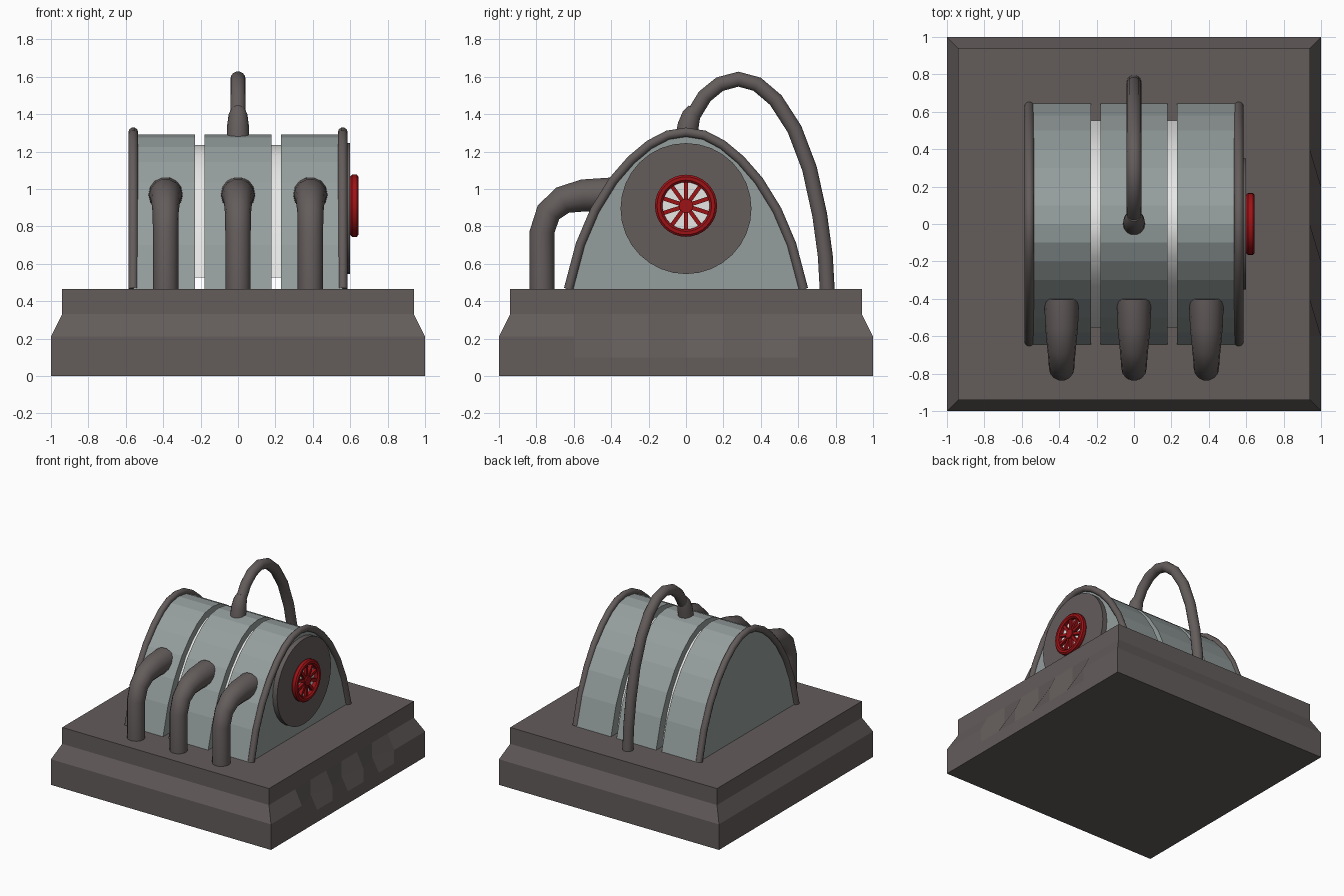
import bpy, bmesh, math
from mathutils import Vector

if "Cube" in bpy.data.objects:
    bpy.data.objects.remove(bpy.data.objects["Cube"])


def material(name, rgb):
    m = bpy.data.materials.new(name)
    m.use_nodes = True
    m.diffuse_color = (*rgb, 1)
    m.node_tree.nodes["Principled BSDF"].inputs["Base Color"].default_value = (*rgb, 1)
    return m


DARK = material("dark warm grey", (0.125, 0.107, 0.105))
SHELL = material("grey green", (0.30, 0.345, 0.34))
RED = material("valve red", (0.34, 0.006, 0.008))
PALE = material("pale white", (0.8, 0.8, 0.79))


def loft(name, rings, mat, smooth=False, closed=False):
    """Skin a list of equally sized point rings, capping the ends unless closed."""
    bm = bmesh.new()
    vs = [[bm.verts.new(p) for p in ring] for ring in rings]
    n = len(vs[0])
    pairs = list(zip(vs, vs[1:])) + ([(vs[-1], vs[0])] if closed else [])
    for a, b in pairs:
        for i in range(n):
            j = (i + 1) % n
            bm.faces.new((a[i], a[j], b[j], b[i]))
    if not closed:
        bm.faces.new(vs[0])
        bm.faces.new(vs[-1])
    bmesh.ops.recalc_face_normals(bm, faces=bm.faces)
    mesh = bpy.data.meshes.new(name)
    bm.to_mesh(mesh)
    bm.free()
    mesh.materials.append(mat)
    ob = bpy.data.objects.new(name, mesh)
    bpy.context.collection.objects.link(ob)
    if smooth:
        bpy.ops.object.select_all(action='DESELECT')
        ob.select_set(True)
        bpy.context.view_layer.objects.active = ob
        bpy.ops.object.shade_smooth_by_angle(angle=math.radians(40))
    return ob


def pipe(name, x, path, radii, sides=14):
    """Sweep a circle along a (y, z) path lying in a plane of constant x."""
    pts = [Vector(p) for p in path]
    rings = []
    for i, p in enumerate(pts):
        t = (pts[min(i + 1, len(pts) - 1)] - pts[max(i - 1, 0)]).normalized()
        r = radii[i] if isinstance(radii, (list, tuple)) else radii
        ring = []
        for k in range(sides):
            a = math.tau * k / sides
            q = p + Vector((-t.y, t.x)) * r * math.sin(a)
            ring.append((x + r * math.cos(a), q.x, q.y))
        rings.append(ring)
    return loft(name, rings, DARK, smooth=True)


def circle(x, r, z, sides=32):
    return [(x, r * math.cos(math.tau * k / sides), z + r * math.sin(math.tau * k / sides))
            for k in range(sides)]


# Stepped plinth with dented ridge on its left side
dents = [-0.6, -0.4, -0.2, 0, 0.2, 0.4, 0.6]
rings = []
for z, h in [(0, 1), (0.1, 1), (0.21, 1), (0.33, 0.94), (0.465, 0.94)]:
    side = [(h - (0.06 if z == 0.21 and i % 2 else 0), y, z) for i, y in enumerate(dents)]
    rings.append([(-h, -h, z), (h, -h, z)] + side + [(h, h, z), (-h, h, z)])
loft("plinth", rings, DARK)

# Arched shell profile, mirrored about y = 0
half = [(0.645, 0.465), (0.58, 0.70), (0.5, 0.88), (0.4, 1.035),
        (0.3, 1.145), (0.2, 1.225), (0.1, 1.275)]
arch = half + [(0, 1.29)] + [(-y, z) for y, z in reversed(half)]


def arch_block(name, x0, x1, scale, mat, smooth=False):
    ring = lambda x: [(x, y * scale, 0.895 + (z - 0.895) * scale) for y, z in arch]
    return loft(name, [ring(x0), ring(x1)], mat, smooth)


arch_block("shell_right", -0.56, -0.23, 1, SHELL)
arch_block("shell_middle", -0.18, 0.18, 1, SHELL)
arch_block("shell_left", 0.23, 0.56, 1, SHELL)
arch_block("inner_core", -0.26, 0.26, 0.86, PALE, True)

# Trim tubes round both end walls
trim = [(y * 0.974, 0.465 + (z - 0.465) * 1.016) for y, z in arch]
for name, x in (("trim_right", -0.56), ("trim_left", 0.56)):
    pipe(name, x, trim, 0.026, 10)

# Three elbow pipes at the front
elbow = [(-0.77, 0.46), (-0.77, 0.77), (-0.735, 0.875), (-0.66, 0.94),
         (-0.55, 0.965), (-0.40, 0.97)]
for name, x in (("right", -0.387), ("middle", 0), ("left", 0.387)):
    pipe("elbow_pipe_" + name, x, elbow, [0.068, 0.068, 0.07, 0.077, 0.088, 0.093])

# Looping hose from the roof to the back of the plinth
hose = [(0.03, 1.38), (0.1, 1.495), (0.18, 1.56), (0.28, 1.587), (0.38, 1.56),
        (0.48, 1.475), (0.58, 1.32), (0.66, 1.11), (0.715, 0.86), (0.745, 0.64), (0.755, 0.46)]
pipe("hose", 0, hose, 0.041)
pipe("hose_collar", 0, [(0, 1.27), (0.012, 1.34), (0.03, 1.40), (0.045, 1.43)],
     [0.06, 0.058, 0.05, 0.036])

# Round hatch and hand wheel on the left end
loft("hatch", [circle(0.55, 0.35, 0.895), circle(0.6, 0.35, 0.895)], DARK, True)
WZ = 0.91
loft("wheel_backing", [circle(0.598, 0.14, WZ), circle(0.606, 0.14, WZ)], PALE)
section = [(0.598, 0.155), (0.61, 0.166), (0.635, 0.166), (0.645, 0.155),
           (0.645, 0.137), (0.635, 0.126), (0.598, 0.126)]
loft("wheel_rim", [circle(x, r, WZ) for x, r in section], RED, True, closed=True)
loft("wheel_hub", [circle(0.6, 0.038, WZ, 16), circle(0.64, 0.038, WZ, 16)], RED, True)
for i in range(10):
    a = math.tau * (i + 0.5) / 10
    out, across = Vector((0, math.cos(a), math.sin(a))), Vector((0, -math.sin(a), math.cos(a)))
    rings = []
    for r in (0.03, 0.132):
        c = Vector((0, 0, WZ)) + out * r
        rings.append([c + across * s * 0.011 + Vector((x, 0, 0))
                      for s, x in ((-1, 0.602), (1, 0.602), (1, 0.63), (-1, 0.63))])
    loft(f"wheel_spoke_{i + 1}", rings, RED)
